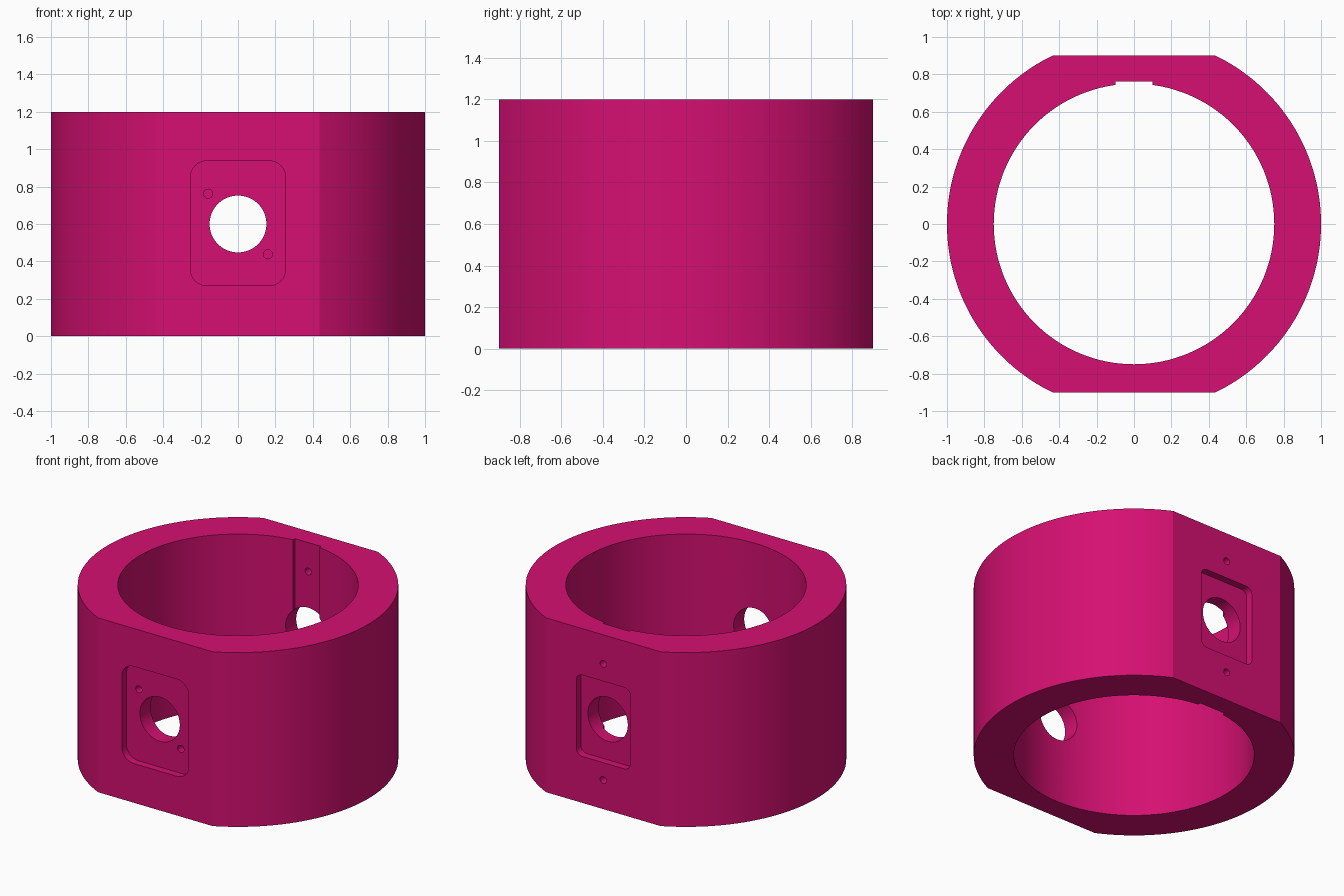
import bpy, bmesh, math
from mathutils import Matrix, Vector

cube = bpy.data.objects.get("Cube")
if cube:
    bpy.data.objects.remove(cube, do_unlink=True)

HEIGHT, OUTER, INNER, FLAT = 1.2, 1.0, 0.75, 0.9
MID = HEIGHT / 2

magenta = bpy.data.materials.new("magenta plastic")
magenta.use_nodes = True
colour = (0.66, 0.005, 0.165, 1)
magenta.diffuse_color = colour
magenta.node_tree.nodes["Principled BSDF"].inputs["Base Color"].default_value = colour


def circle(radius, sides, cx=0, cy=0):
    return [(cx + radius * math.cos(math.tau * i / sides),
             cy + radius * math.sin(math.tau * i / sides)) for i in range(sides)]


def rounded_rect(half_w, low, high, radius, steps=8):
    pts = []
    corners = [(half_w - radius, high - radius), (radius - half_w, high - radius),
               (radius - half_w, low + radius), (half_w - radius, low + radius)]
    for q, (cx, cy) in enumerate(corners):
        for i in range(steps + 1):
            a = math.pi / 2 * (q + i / steps)
            pts.append((cx + radius * math.cos(a), cy + radius * math.sin(a)))
    return pts


def prism(name, outline, start, end, along_y=False):
    """Extrude an outline along z, or an x-z outline along y."""
    bm = bmesh.new()
    place = (lambda p: (p[0], start, p[1])) if along_y else (lambda p: (p[0], p[1], start))
    face = bm.faces.new([bm.verts.new(place(p)) for p in outline])
    new = bmesh.ops.extrude_face_region(bm, geom=[face])["geom"]
    move = Vector((0, end - start, 0)) if along_y else Vector((0, 0, end - start))
    bmesh.ops.translate(bm, vec=move, verts=[g for g in new if isinstance(g, bmesh.types.BMVert)])
    bmesh.ops.recalc_face_normals(bm, faces=bm.faces)
    mesh = bpy.data.meshes.new(name)
    bm.to_mesh(mesh)
    bm.free()
    mesh.materials.append(magenta)
    obj = bpy.data.objects.new(name, mesh)
    bpy.context.collection.objects.link(obj)
    return obj


# Outer drum with flats on front and back
half = math.sqrt(OUTER ** 2 - FLAT ** 2)
edge = math.atan2(FLAT, half)
steps = 72
arc = [-edge + 2 * edge * i / steps for i in range(steps + 1)]
outline = [(math.cos(a), math.sin(a)) for a in arc]
outline += [(-x, -y) for x, y in outline]
collar = prism("collar", outline, 0, HEIGHT)

# Bore, key slot, sensor pockets and screw holes
cutters = [
    prism("bore", circle(INNER, 128), -0.1, HEIGHT + 0.1),
    prism("key_slot", [(-0.1, 0.5), (0.1, 0.5), (0.1, 0.763), (-0.1, 0.763)], -0.1, HEIGHT + 0.1),
    prism("front_pocket", rounded_rect(0.255, 0.27, 0.938, 0.09), -1.1, -FLAT + 0.05, True),
    prism("back_pocket", rounded_rect(0.205, 0.32, 0.88, 0.045), FLAT - 0.05, 1.1, True),
    prism("window_hole", circle(0.152, 64, 0, MID), -1.2, 1.2, True),
]
for side in (-1, 1):
    cutters.append(prism("front_screw_hole", circle(0.024, 24, side * 0.16, MID - side * 0.162),
                         -1.1, -0.8, True))
    cutters.append(prism("back_screw_hole", circle(0.024, 24, 0, MID + side * 0.4),
                         0.6, 1.1, True))

for cutter in cutters:
    cutter.hide_render = True
    mod = collar.modifiers.new(cutter.name, "BOOLEAN")
    mod.operation = "DIFFERENCE"
    mod.solver = "EXACT"
    mod.object = cutter

# Bake the cuts and drop the cutters
bpy.context.view_layer.update()
cut = bpy.data.meshes.new_from_object(collar.evaluated_get(bpy.context.evaluated_depsgraph_get()))
collar.modifiers.clear()
collar.data = cut
for cutter in cutters:
    bpy.data.objects.remove(cutter, do_unlink=True)
cut.materials.clear()
cut.materials.append(magenta)
for poly in cut.polygons:
    poly.material_index = 0

bpy.ops.object.select_all(action="DESELECT")
collar.select_set(True)
bpy.context.view_layer.objects.active = collar
bpy.ops.object.shade_smooth_by_angle(angle=math.radians(20))
